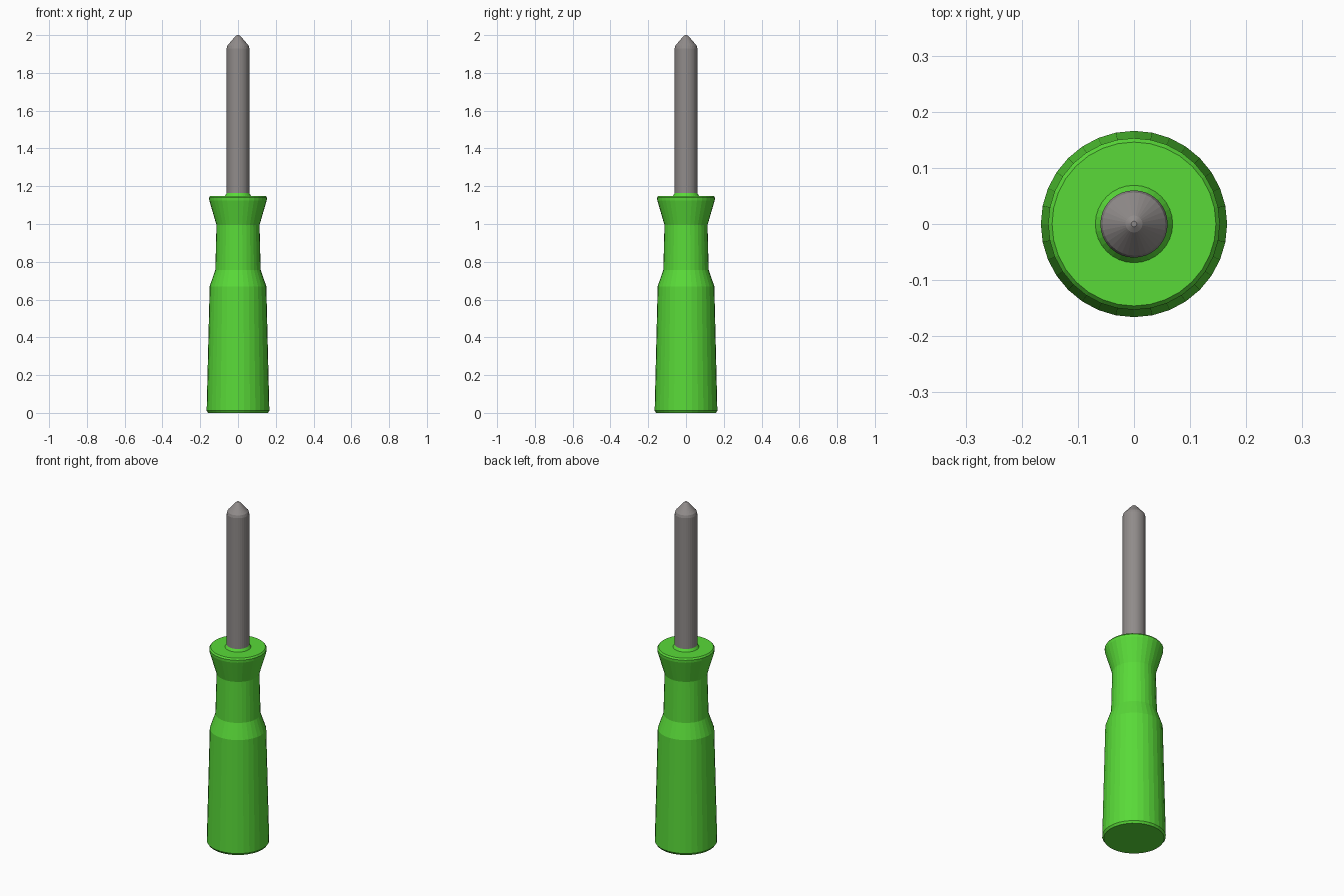
import bpy, bmesh, math

SIDES = 32

old = bpy.data.objects.get("Cube")
if old:
    bpy.data.objects.remove(old, do_unlink=True)


def make_material(name, rgb, metallic=0.0):
    mat = bpy.data.materials.new(name)
    mat.use_nodes = True
    color = (*rgb, 1.0)
    mat.diffuse_color = color
    bsdf = next(n for n in mat.node_tree.nodes if n.type == 'BSDF_PRINCIPLED')
    bsdf.inputs["Base Color"].default_value = color
    bsdf.inputs["Roughness"].default_value = 0.5
    return mat


def lathe(name, profile, mat):
    """Turn a (radius, height) profile around z, capping both ends."""
    bm = bmesh.new()
    rings = []
    for r, z in profile:
        ring = []
        for i in range(SIDES):
            a = math.tau * i / SIDES
            ring.append(bm.verts.new((r * math.cos(a), r * math.sin(a), z)))
        rings.append(ring)
    for low, high in zip(rings, rings[1:]):
        for i in range(SIDES):
            j = (i + 1) % SIDES
            bm.faces.new((low[i], low[j], high[j], high[i]))
    bm.faces.new(rings[0][::-1])
    bm.faces.new(rings[-1])
    mesh = bpy.data.meshes.new(name)
    bm.to_mesh(mesh)
    bm.free()
    mesh.materials.append(mat)
    obj = bpy.data.objects.new(name, mesh)
    bpy.context.collection.objects.link(obj)
    return obj


green = make_material("bright green plastic", (0.10, 0.70, 0.04))
steel = make_material("grey steel", (0.28, 0.26, 0.255))

# Handle: tapered grip, narrow neck, flared rim and small collar
lathe("handle", [
    (0.158, 0.0), (0.166, 0.012),
    (0.150, 0.67), (0.120, 0.757),
    (0.114, 0.995), (0.152, 1.125),
    (0.153, 1.14), (0.146, 1.149),
    (0.069, 1.149), (0.060, 1.163),
], green)

# Shaft with a blunt conical tip
lathe("shaft", [
    (0.060, 1.10), (0.060, 1.93), (0.056, 1.945),
    (0.015, 1.993), (0.005, 2.0),
], steel)
